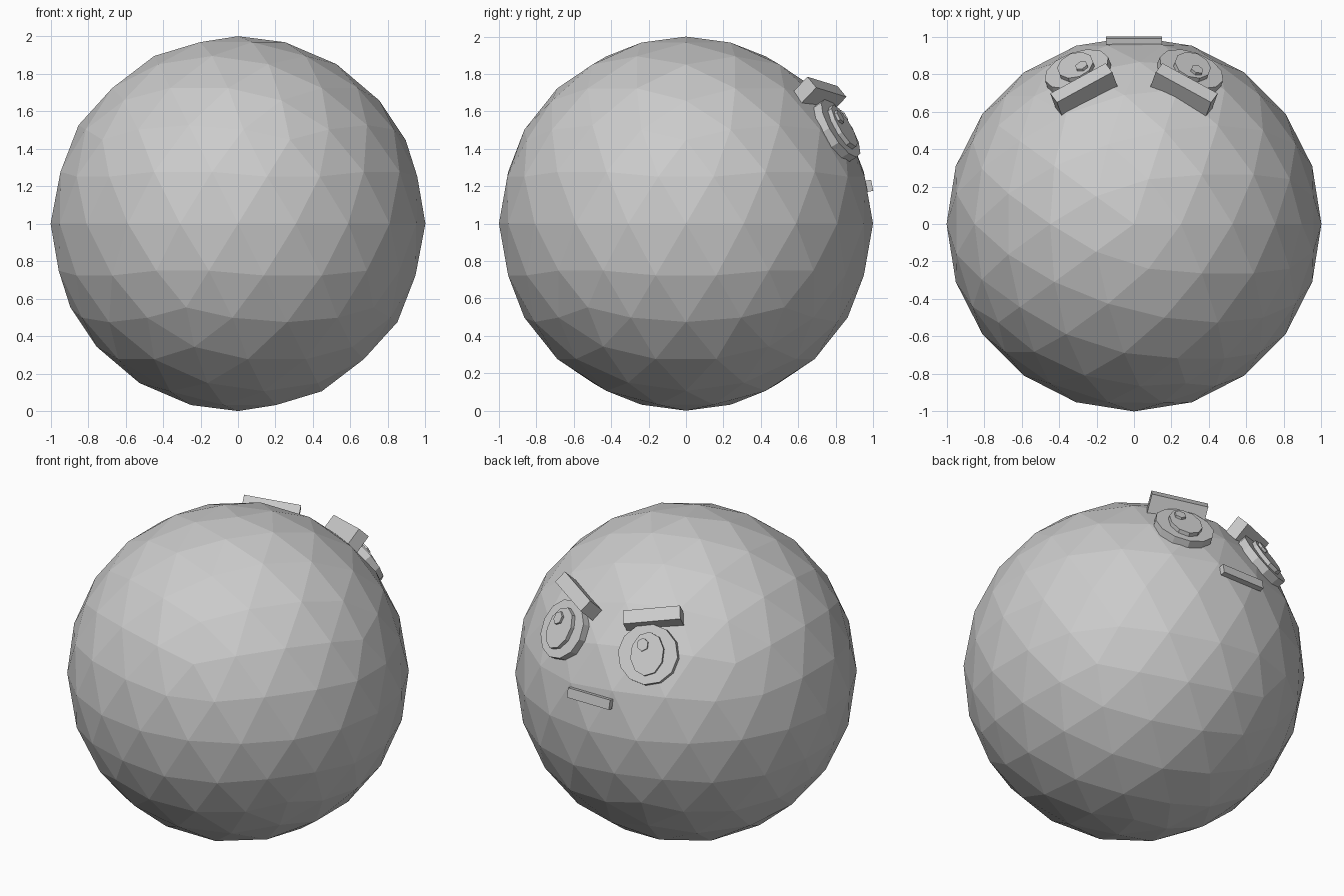
import bpy, bmesh
from mathutils import Matrix, Vector

if "Cube" in bpy.data.objects:
    bpy.data.objects.remove(bpy.data.objects["Cube"])

grey = bpy.data.materials.new("plain grey")
grey.diffuse_color = (0.6, 0.6, 0.6, 1)
grey.use_nodes = True
grey.node_tree.nodes["Principled BSDF"].inputs["Base Color"].default_value = grey.diffuse_color
CENTRE = Vector((0, 0, 1))


def add_part(name, build, matrix):
    """Make a flat-shaded object from a bmesh builder and place it."""
    bm = bmesh.new()
    build(bm)
    bmesh.ops.transform(bm, matrix=matrix, verts=bm.verts)
    bmesh.ops.recalc_face_normals(bm, faces=bm.faces)
    mesh = bpy.data.meshes.new(name)
    bm.to_mesh(mesh)
    bm.free()
    mesh.materials.append(grey)
    obj = bpy.data.objects.new(name, mesh)
    bpy.context.collection.objects.link(obj)
    return obj


def frame(origin, x, y, z):
    """Matrix from an origin and three scaled axes."""
    m = Matrix((x, y, z)).transposed().to_4x4()
    m.translation = origin
    return m


def box(bm):
    bmesh.ops.create_cube(bm, size=1)


def disc(sides):
    return lambda bm: bmesh.ops.create_cone(
        bm, cap_ends=True, segments=sides, radius1=1, radius2=1, depth=1)


# body ball
add_part("body", lambda bm: bmesh.ops.create_icosphere(bm, subdivisions=3, radius=1),
         Matrix.Translation(CENTRE))

for side, s in (("left", -1), ("right", 1)):
    # eye: stacked discs along the surface normal
    n = Vector((s * 0.3, 0.81, 0.5)).normalized()
    up = (Vector((0, 0, 1)) - n * n.z).normalized()
    across = n.cross(up)                      # towards +x on both eyes

    def eye_disc(name, sides, rx, ry, back, front, dx=0, dy=0):
        pos = CENTRE + n * (back + front) / 2 + across * dx + up * dy
        add_part(f"{side}_{name}", disc(sides),
                 frame(pos, -across * rx, up * ry, n * (front - back)))

    eye_disc("eye", 12, 0.18, 0.18, 0.96, 1.02)
    eye_disc("pupil", 10, 0.10, 0.13, 1.0, 1.045)
    eye_disc("glint", 6, 0.035, 0.04, 1.03, 1.06, 0.03, 0.05)

    # slanted brow, lower at its inner end
    along = Vector((-s * 0.868, 0.474, -0.147)).normalized()
    out = Vector((s * 0.30, 0.64, 0.71))
    out = (out - along * out.dot(along)).normalized()
    add_part(f"{side}_brow", box,
             frame(Vector((s * 0.267, 0.714, 1.69)),
                   along * 0.34, out.cross(along) * 0.083, out * 0.118))

# mouth bar
tilt = Vector((0, 0.98, 0.2)).normalized()
add_part("mouth", box, frame(Vector((0, 0.98, 1.202)), Vector((0.3, 0, 0)),
                             tilt * 0.032, Vector((0, -tilt.z, tilt.y)) * 0.06))
